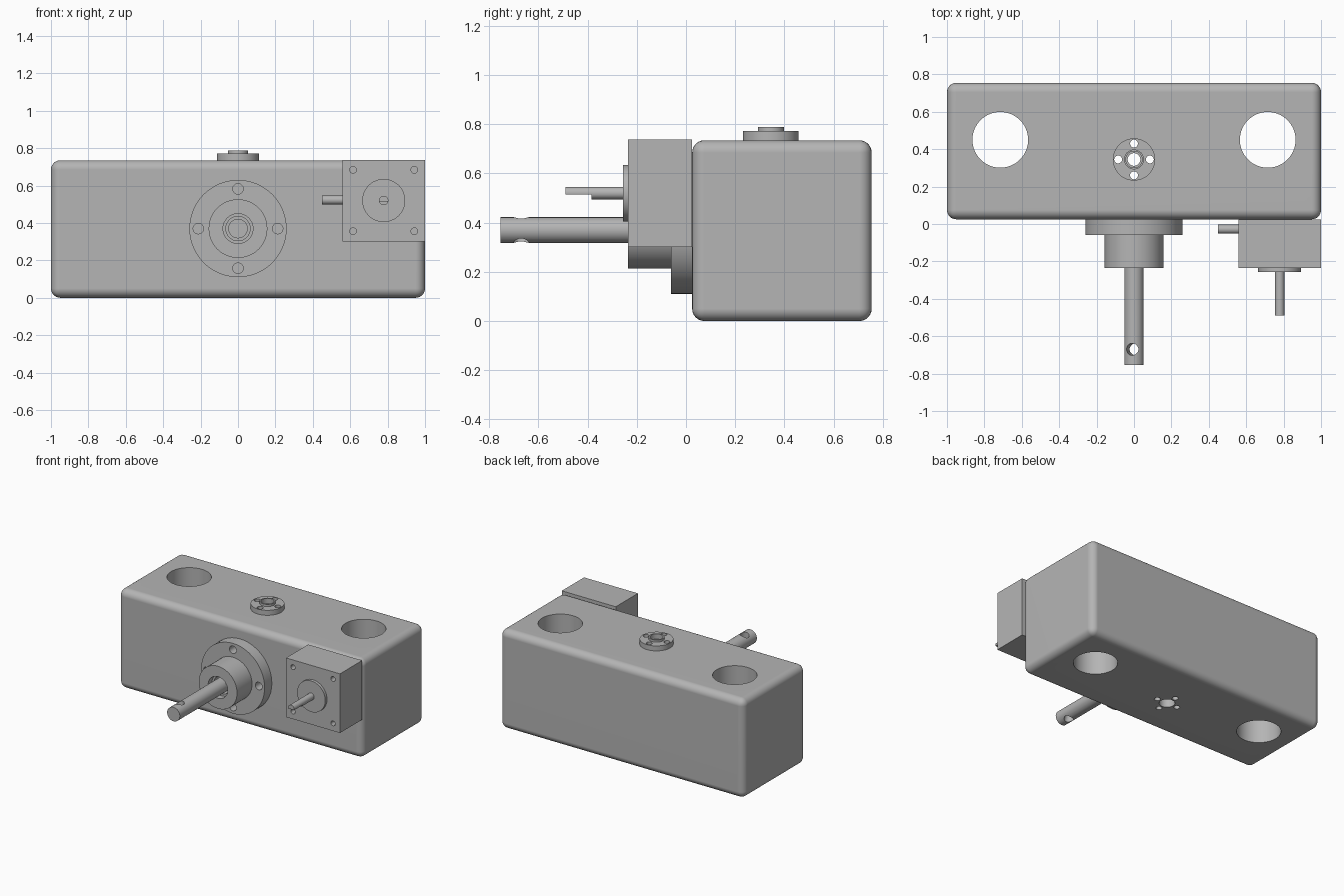
import bpy
import bmesh
from math import pi, sin, cos, radians
from mathutils import Matrix, Vector

old = bpy.data.objects.get("Cube")
if old:
    bpy.data.objects.remove(old, do_unlink=True)

grey = bpy.data.materials.new("machined grey")
grey.use_nodes = True
tone = (0.46, 0.46, 0.46, 1)
grey.diffuse_color = tone
grey.node_tree.nodes["Principled BSDF"].inputs["Base Color"].default_value = tone


def finish(name, bm):
    mesh = bpy.data.meshes.new(name)
    bm.to_mesh(mesh)
    bm.free()
    mesh.materials.append(grey)
    obj = bpy.data.objects.new(name, mesh)
    bpy.context.collection.objects.link(obj)
    return obj


def box(name, low, high, bevel=0):
    low, high = Vector(low), Vector(high)
    bm = bmesh.new()
    bmesh.ops.create_cube(bm, size=1, matrix=Matrix.Translation((low + high) / 2)
                          @ Matrix.Diagonal((*(high - low), 1)))
    if bevel:
        bmesh.ops.bevel(bm, geom=bm.edges[:], offset=bevel, segments=6,
                        profile=0.5, affect='EDGES')
    return finish(name, bm)


def rod(name, start, end, radius, sides=48):
    """Solid cylinder between two points."""
    start, end = Vector(start), Vector(end)
    axis = end - start
    turn = axis.to_track_quat('Z', 'Y').to_matrix().to_4x4()
    bm = bmesh.new()
    bmesh.ops.create_cone(bm, cap_ends=True, segments=sides, radius1=radius,
                          radius2=radius, depth=axis.length,
                          matrix=Matrix.Translation((start + end) / 2) @ turn)
    return finish(name, bm)


def combine(target, tools, operation='DIFFERENCE'):
    """Apply booleans one after another and delete the tools."""
    for tool in tools:
        mod = target.modifiers.new("boolean", 'BOOLEAN')
        mod.operation, mod.solver, mod.object = operation, 'EXACT', tool
        graph = bpy.context.evaluated_depsgraph_get()
        mesh = bpy.data.meshes.new_from_object(target.evaluated_get(graph))
        target.modifiers.clear()
        target.data = mesh
        bpy.data.objects.remove(tool, do_unlink=True)


def smooth(obj):
    bpy.ops.object.select_all(action='DESELECT')
    obj.select_set(True)
    bpy.context.view_layer.objects.active = obj
    bpy.ops.object.shade_smooth_by_angle(angle=radians(30))
    weighted = obj.modifiers.new("weighted normals", 'WEIGHTED_NORMAL')
    weighted.keep_sharp = True


FRONT, TOP = 0.025, 0.735
PORT_Y, AXIS_Z = 0.345, 0.37
quarters = [(cos(i * pi / 2), sin(i * pi / 2)) for i in range(4)]


def port_holes():
    """Bore and four bolt holes running vertically through the body."""
    return [rod("cutter", (0.085 * c, PORT_Y + 0.085 * s, -0.1),
                (0.085 * c, PORT_Y + 0.085 * s, 1), 0.021, 24) for c, s in quarters]


def vertical(name, low, high, radius):
    return rod(name, (0, PORT_Y, low), (0, PORT_Y, high), radius)


def axial(name, near, far, radius, x=0, z=AXIS_Z):
    return rod(name, (x, near, z), (x, far, z), radius)


# Rounded main block with two large through holes and the port bore
body = box("body", (-1, FRONT, 0), (1, 0.755, TOP), 0.05)
combine(body, [rod("cutter", (x, 0.45, -0.1), (x, 0.45, 1), 0.149, 64)
               for x in (-0.715, 0.715)]
        + port_holes() + [vertical("cutter", -0.1, 1, 0.053)])

# Port flange on top with its bushing
port_flange = vertical("port_flange", TOP, 0.772, 0.113)
combine(port_flange, port_holes() + [vertical("cutter", 0, 1, 0.053)])
port_bushing = vertical("port_bushing", 0.6, 0.788, 0.053)
combine(port_bushing, [vertical("cutter", 0.75, 1, 0.044),
                       vertical("cutter", 0.5, 1, 0.034)])

# Front flange and hub with a bore and bolt holes
hub = axial("front_hub", -0.235, FRONT, 0.157)
combine(hub, [axial("plate", -0.06, FRONT, 0.26)], 'UNION')
combine(hub, [axial("cutter", -0.4, 0, 0.08)]
        + [axial("cutter", -0.2, 0.02, 0.028, 0.212 * c, AXIS_Z + 0.212 * s)
           for c, s in quarters])
bearing = axial("hub_bearing", -0.19, 0.01, 0.081)
combine(bearing, [axial("cutter", -0.4, 0.0, 0.065)])

# Main shaft with a slightly tilted cross hole
shaft = axial("main_shaft", -0.755, 0.01, 0.052)
combine(shaft, [rod("cutter", (-0.04, -0.67, AXIS_Z + 0.2),
                    (0.04, -0.67, AXIS_Z - 0.2), 0.032, 32)])

# Motor block with corner screw holes
MX, MZ = 0.779, 0.52
motor = box("motor_block", (0.558, -0.235, 0.3), (1, FRONT, 0.738))
combine(motor, [axial("cutter", -0.3, -0.15, 0.018, MX + sx * 0.164, MZ + sz * 0.164)
                for sx in (-1, 1) for sz in (-1, 1)])
pilot = axial("motor_pilot", -0.256, -0.235, 0.115, MX, MZ)

# Motor shaft with a flat cut along the underside of its tip
motor_shaft = axial("motor_shaft", -0.49, -0.25, 0.025, MX, MZ)
combine(motor_shaft, [box("cutter", (0.7, -0.6, 0.4), (0.86, -0.385, 0.514))])

# Cable stub on the side of the motor
stub = rod("cable_stub", (0.45, -0.028, MZ + 0.003), (0.56, -0.028, MZ + 0.003), 0.024)

for part in (body, port_flange, port_bushing, hub, bearing, shaft,
             motor, pilot, motor_shaft, stub):
    smooth(part)
